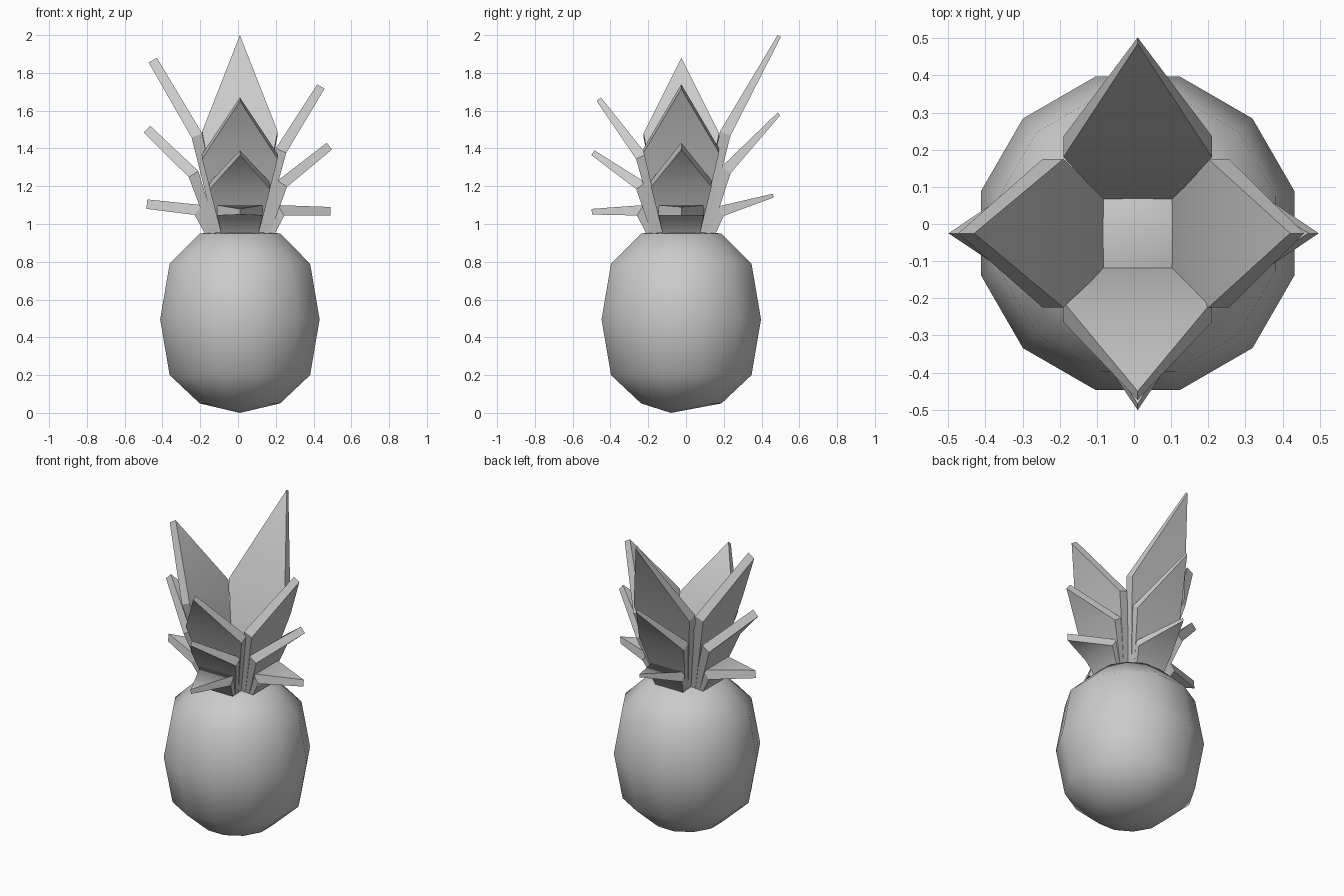
import bpy, bmesh, math
from mathutils import Matrix, Vector

if "Cube" in bpy.data.objects:
    bpy.data.objects.remove(bpy.data.objects["Cube"])

CENTRE = Vector((0.01, -0.025, 0))

grey = bpy.data.materials.new("plain grey")
grey.diffuse_color = (0.6, 0.6, 0.6, 1)
grey.use_nodes = True
grey.node_tree.nodes["Principled BSDF"].inputs["Base Color"].default_value = grey.diffuse_color


def add_object(name, bm):
    bmesh.ops.recalc_face_normals(bm, faces=bm.faces[:])
    mesh = bpy.data.meshes.new(name)
    bm.to_mesh(mesh)
    bm.free()
    mesh.materials.append(grey)
    obj = bpy.data.objects.new(name, mesh)
    bpy.context.collection.objects.link(obj)
    return obj


# Fruit body: twelve-sided rounded barrel
def make_body():
    profile = [(0.22, 0.05), (0.385, 0.2), (0.437, 0.495), (0.385, 0.79), (0.22, 0.95)]
    n = 12
    bm = bmesh.new()
    rings = []
    for r, z in profile:
        angles = [math.radians(15 + 360 * i / n) for i in range(n)]
        rings.append([bm.verts.new(CENTRE + Vector((r * math.cos(a), r * math.sin(a), z)))
                      for a in angles])
    bottom = bm.verts.new((0.01, -0.08, 0))
    top = bm.verts.new(CENTRE + Vector((0, 0, 0.965)))
    for i in range(n):
        j = (i + 1) % n
        for lo, hi in zip(rings, rings[1:]):
            bm.faces.new((lo[i], lo[j], hi[j], hi[i]))
        bm.faces.new((bottom, rings[0][j], rings[0][i]))
        bm.faces.new((top, rings[-1][i], rings[-1][j]))
    for f in bm.faces:
        f.smooth = True
    add_object("fruit_body", bm)


# Leaf: narrow base, wide thick bend, thin pointed tip
def make_leaf(name, angle, base_r, bend, half_width, tip, tip_thick, bend_thick):
    bm = bmesh.new()
    turn = Matrix.Translation(CENTRE) @ Matrix.Rotation(math.radians(angle), 4, 'Z')

    def row(point, w):
        widths = (w, -w) if w else (0,)
        return [bm.verts.new(turn @ Vector((point.x, y, point.y))) for y in widths]

    base, bend, tip = Vector((base_r, 0.92)), Vector(bend), Vector(tip)
    up, out = (bend - base).normalized(), (tip - bend).normalized()
    low_n, high_n = Vector((up.y, -up.x)), Vector((out.y, -out.x))
    mid_n = (low_n + high_n).normalized()
    a, b, (t,) = row(base, 0.09), row(bend, half_width), row(tip, 0)
    a2 = row(base + low_n * 0.035, 0.09)
    b2 = row(bend + mid_n * bend_thick, half_width)
    (t2,) = row(tip + high_n * tip_thick, 0)
    # broad inner and outer faces, then the rim
    for p, q, s in ((a, b, t), (a2, b2, t2)):
        bm.faces.new((p[0], p[1], q[1], q[0]))
        bm.faces.new((q[0], q[1], s))
    bm.faces.new((a[0], a[1], a2[1], a2[0]))
    for k in (0, 1):
        bm.faces.new((a[k], b[k], b2[k], a2[k]))
        bm.faces.new((b[k], t, t2, b2[k]))
    # smooth only across the bend of the broad faces
    for f in bm.faces:
        f.smooth = True
    bends = [{b[0], b[1]}, {b2[0], b2[1]}]
    for e in bm.edges:
        e.smooth = set(e.verts) in bends
    add_object(name, bm)


make_body()

# Each side: angle, tip thickness, then (bend, tip) for tall, middle and low leaves
sides = {
    "right": (0, 0.045, [((0.19, 1.40), (0.41, 1.74)),
                         ((0.20, 1.23), (0.46, 1.43)),
                         ((0.20, 1.10), (0.48, 1.09))]),
    "back": (90, 0.02, [((0.205, 1.49), (0.51, 2.00)),
                        ((0.21, 1.30), (0.51, 1.59)),
                        ((0.18, 1.09), (0.485, 1.16))]),
    "left": (180, 0.05, [((0.20, 1.48), (0.44, 1.88)),
                         ((0.22, 1.28), (0.475, 1.52)),
                         ((0.20, 1.10), (0.49, 1.13))]),
    "front": (270, 0.03, [((0.185, 1.37), (0.425, 1.67)),
                          ((0.19, 1.22), (0.46, 1.39)),
                          ((0.20, 1.10), (0.475, 1.08))]),
}
layers = [("tall", 0.085, 0.2, 0.06), ("middle", 0.11, 0.16, 0.06), ("low", 0.13, 0.12, 0.065)]
for side, (angle, thick, shapes) in sides.items():
    for (layer, base_r, half_width, bend_thick), (bend, tip) in zip(layers, shapes):
        make_leaf(f"{layer}_leaf_{side}", angle, base_r, bend, half_width, tip,
                  thick, bend_thick)
